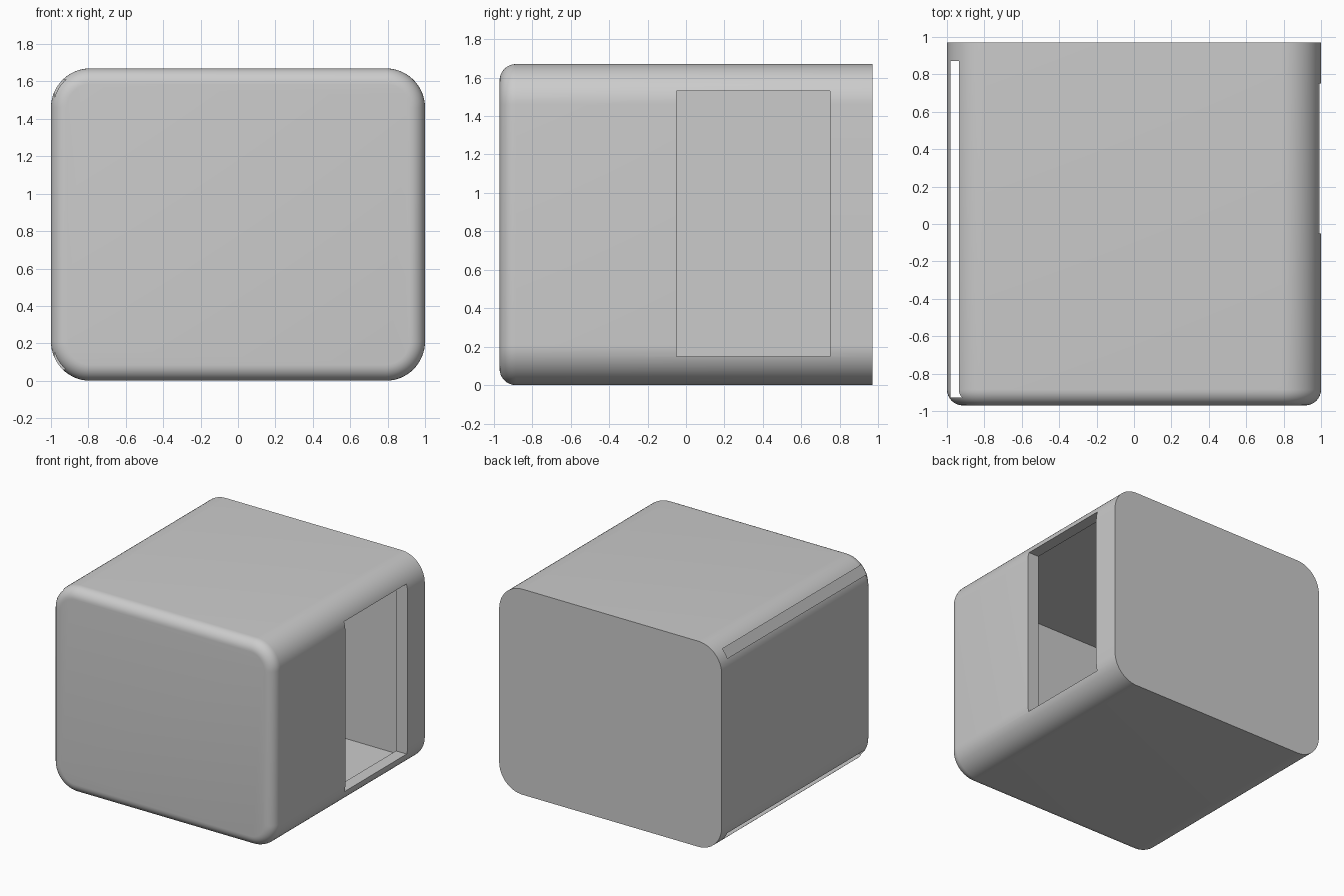
import bpy, bmesh, math

if "Cube" in bpy.data.objects:
    bpy.data.objects.remove(bpy.data.objects["Cube"])

HW, HY, H = 1.0, 0.97, 1.67     # half width, half depth, height
R, FR = 0.21, 0.085             # long-edge radius, front fillet radius


def rounded_ring(bm, y, inset, steps=16):
    """Rounded rectangle in the xz plane, shrunk by inset."""
    r = R - inset
    verts = []
    for k, (sx, sz) in enumerate([(1, 1), (-1, 1), (-1, -1), (1, -1)]):
        cx, cz = sx * (HW - R), H / 2 + sz * (H / 2 - R)
        for i in range(steps + 1):
            a = math.pi / 2 * (k + i / steps)
            verts.append(bm.verts.new((cx + r * math.cos(a), y, cz + r * math.sin(a))))
    return verts


def box(name, lo, hi):
    bpy.ops.mesh.primitive_cube_add(size=1, location=[(a + b) / 2 for a, b in zip(lo, hi)])
    ob = bpy.context.object
    ob.name = name
    ob.scale = [b - a for a, b in zip(lo, hi)]
    bpy.ops.object.transform_apply(location=True, rotation=True, scale=True)
    ob.hide_render = True
    return ob


# Outer casing: rounded front edge, sharp flat back
bm = bmesh.new()
rings = []
for i in range(9):
    a = math.pi / 2 * i / 8
    rings.append(rounded_ring(bm, -HY + FR * (1 - math.sin(a)), FR * (1 - math.cos(a))))
rings.reverse()
rings.append(rounded_ring(bm, HY, 0))
for r0, r1 in zip(rings, rings[1:]):
    n = len(r0)
    for i in range(n):
        j = (i + 1) % n
        bm.faces.new((r0[i], r0[j], r1[j], r1[i]))
bm.faces.new(rings[0])
bm.faces.new(rings[-1])
bmesh.ops.recalc_face_normals(bm, faces=bm.faces)
me = bpy.data.meshes.new("casing")
bm.to_mesh(me)
bm.free()
casing = bpy.data.objects.new("casing", me)
bpy.context.collection.objects.link(casing)

# Inner cavity (breaks through the rounded left edges) and right-hand window
cutters = [box("cavity_cutter", (-0.982, -0.927, 0.06), (0.895, 0.872, 1.61)),
           box("window_cutter", (0.8, -0.05, 0.15), (1.2, 0.75, 1.53))]

bpy.ops.object.select_all(action='DESELECT')
casing.select_set(True)
bpy.context.view_layer.objects.active = casing
for c in cutters:
    m = casing.modifiers.new(c.name, 'BOOLEAN')
    m.operation, m.solver, m.object = 'DIFFERENCE', 'EXACT', c
    bpy.ops.object.modifier_apply(modifier=m.name)
for c in cutters:
    bpy.data.objects.remove(c)
bpy.ops.object.shade_smooth_by_angle(angle=math.radians(30))
